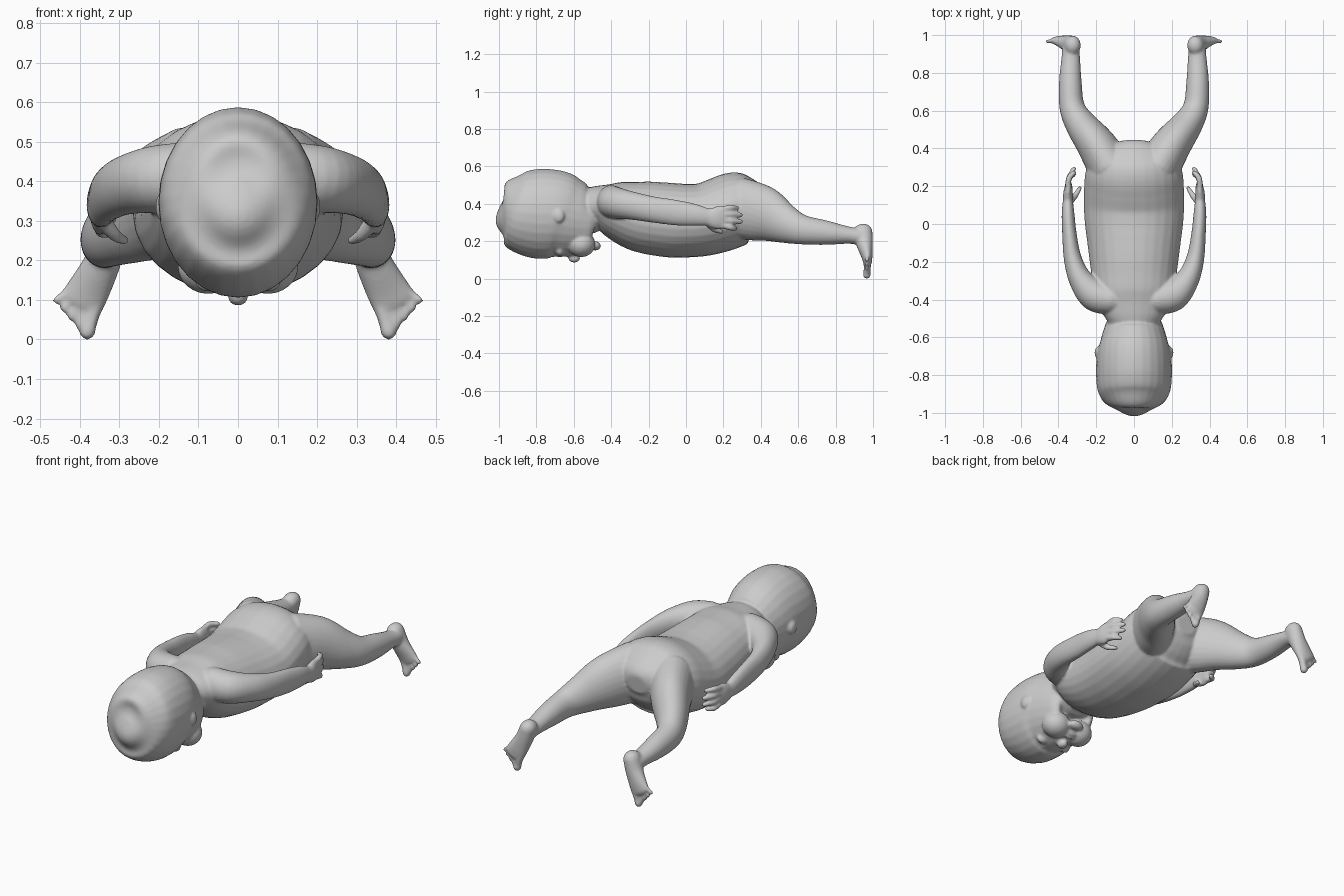
import bpy, bmesh, math
from mathutils import Vector, Matrix

bm = bmesh.new()
SEG = 28


def spline(p0, p1, p2, p3, t):
    return [0.5 * (2 * b + (c - a) * t + (2 * a - 5 * b + 4 * c - d) * t * t
                   + (3 * b - a - 3 * c + d) * t ** 3) for a, b, c, d in zip(p0, p1, p2, p3)]


def loft(stations, up=(0, 0, 1), side=1, steps=5, round_ends=True):
    """Smooth elliptical tube; each station is x, y, z, half width, half height."""
    pts = [(side * s[0],) + tuple(s[1:]) for s in stations]
    n = len(pts)
    path = []
    for i in range(n - 1):
        quad = (pts[max(i - 1, 0)], pts[i], pts[i + 1], pts[min(i + 2, n - 1)])
        path += [spline(*quad, k / steps) for k in range(steps)]
    path.append(list(pts[-1]))
    if round_ends:
        def cap(p, q):
            d = (Vector(p[:3]) - Vector(q[:3])).normalized()
            r = min(p[3], p[4])
            out = []
            for ang in (25, 50, 70, 85):
                a = math.radians(ang)
                c = Vector(p[:3]) + d * r * math.sin(a)
                out.append([*c, p[3] * math.cos(a), p[4] * math.cos(a)])
            return out
        path = cap(path[0], path[1])[::-1] + path + cap(path[-1], path[-2])
    rings = []
    for i, p in enumerate(path):
        t = Vector(path[min(i + 1, len(path) - 1)][:3]) - Vector(path[max(i - 1, 0)][:3])
        t.normalize()
        u = t.cross(Vector(up)).normalized()
        v = u.cross(t)
        c = Vector(p[:3])
        rings.append([bm.verts.new(c + u * p[3] * math.cos(2 * math.pi * k / SEG)
                                   + v * p[4] * math.sin(2 * math.pi * k / SEG)) for k in range(SEG)])
    for a, b in zip(rings, rings[1:]):
        for k in range(SEG):
            m = (k + 1) % SEG
            bm.faces.new((a[k], a[m], b[m], b[k]))
    bm.faces.new(rings[0][::-1])
    bm.faces.new(rings[-1])


def trunk(rows):
    """Loft along y; each row is y, half width, bottom z, top z."""
    loft([(0, y, (lo + hi) / 2, w, (hi - lo) / 2) for y, w, lo, hi in rows],
         up=(0, 0, 1), round_ends=False)


def blob(c, r):
    bmesh.ops.create_uvsphere(bm, u_segments=24, v_segments=16, radius=1,
                              matrix=Matrix.Translation(c) @ Matrix.Diagonal((*r, 1)))


def mix(a, b, t):
    return tuple(p + (q - p) * t for p, q in zip(a, b))


# head
trunk([(-1.0, .02, .35, .40), (-.985, .085, .26, .48), (-.95, .15, .195, .54),
       (-.89, .19, .14, .573), (-.8, .201, .108, .587), (-.7, .197, .108, .58),
       (-.62, .178, .11, .54), (-.55, .158, .122, .50), (-.5, .137, .145, .475),
       (-.465, .105, .18, .42), (-.445, .05, .21, .32)])

# neck, torso and hips
trunk([(-.62, .12, .30, .50), (-.53, .135, .285, .487), (-.46, .175, .275, .50),
       (-.38, .21, .215, .522), (-.25, .228, .145, .522), (-.1, .247, .115, .513),
       (0, .26, .113, .507), (.1, .266, .122, .512), (.2, .264, .148, .547),
       (.28, .255, .185, .573), (.35, .225, .23, .547), (.41, .15, .29, .495),
       (.44, .06, .34, .44)])

# face
blob((0, -.598, .108), (.026, .032, .023))
blob((0, -.54, .133), (.036, .010, .016))
blob((0, -.522, .142), (.03, .010, .015))
blob((0, -.485, .175), (.045, .03, .025))

for s in (1, -1):
    # cheek, eyelid, ear
    blob((s * .075, -.56, .185), (.078, .075, .07))
    blob((s * .075, -.675, .15), (.036, .022, .03))
    blob((s * .193, -.68, .335), (.016, .03, .036))

    # arm
    loft([(.12, -.40, .41, .08, .09), (.21, -.375, .405, .085, .085),
          (.285, -.29, .39, .062, .075), (.325, -.18, .37, .047, .07),
          (.342, -.05, .352, .038, .068), (.349, .05, .34, .034, .058),
          (.35, .12, .328, .027, .045)], side=s)
    # palm
    loft([(.35, .11, .328, .026, .042), (.35, .16, .325, .025, .06),
          (.346, .2, .328, .02, .062)], side=s)
    # fingers
    for i, tip_y in enumerate((.285, .305, .305, .275)):
        z = .38 - i * .036
        loft([(.348, .19, mix((.37,), (.285,), i / 3)[0], .016, .016),
              (.345, .24, z, .016, .015), (.318, tip_y - .012, z - .004, .013, .013)], side=s)
    # thumb
    loft([(.34, .12, .30, .02, .022), (.312, .15, .265, .016, .017),
          (.287, .19, .25, .012, .012)], side=s)

    # leg
    loft([(.12, .29, .375, .12, .165), (.2, .42, .345, .104, .148),
          (.283, .53, .293, .082, .106), (.328, .62, .262, .067, .08),
          (.337, .75, .245, .06, .065), (.335, .87, .232, .05, .046),
          (.335, .93, .225, .045, .045)], side=s)
    # foot
    loft([(.325, .945, .25, .044, .052), (.345, .954, .19, .047, .045),
          (.375, .966, .13, .054, .032), (.395, .971, .095, .058, .024)],
         up=(0, 1, 0), side=s)
    # toes
    for i in range(5):
        t = i / 4
        r = .021 if i == 0 else .0155 - .001 * i
        a = mix((.362, .97, .085), (.432, .97, .12), t)
        b = mix((.381, .967, .020), (.458, .967, .100), t)
        loft([(*a, r, r), (*mix(a, b, .6), r * .9, r * .9), (*b, r, r)],
             up=(0, 1, 0), side=s, steps=3)

bmesh.ops.recalc_face_normals(bm, faces=bm.faces)
mesh = bpy.data.meshes.new("infant_body")
bm.to_mesh(mesh)
bm.free()
body = bpy.data.objects.new("infant_body", mesh)
bpy.context.collection.objects.link(body)

# fuse the parts into one soft skin
fuse = body.modifiers.new("fuse", 'REMESH')
fuse.mode = 'VOXEL'
fuse.voxel_size = .007
fuse.use_smooth_shade = True
soft = body.modifiers.new("soften", 'SMOOTH')
soft.factor = .5
soft.iterations = 7
